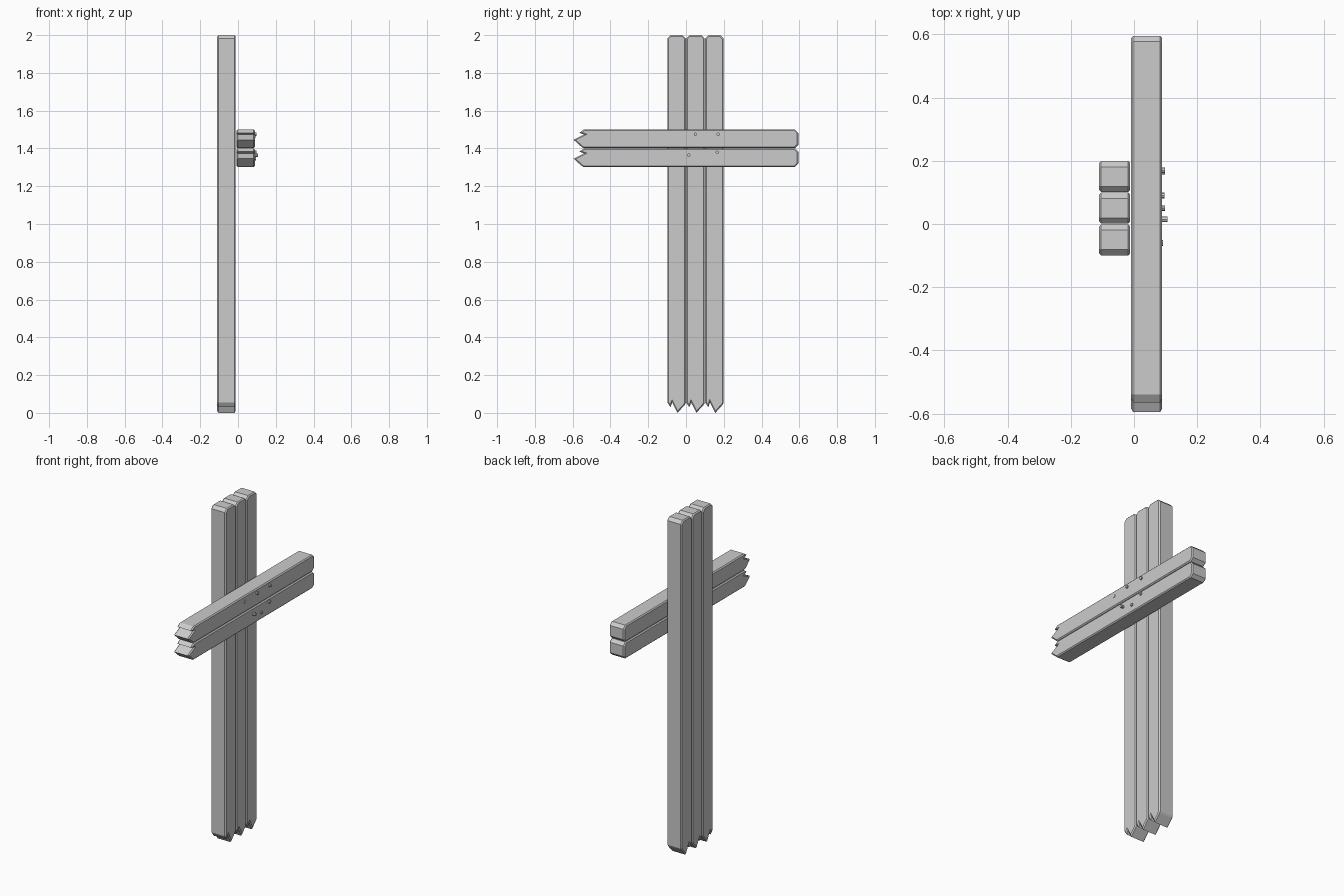
import bpy, bmesh, math
from mathutils import Matrix

if "Cube" in bpy.data.objects:
    bpy.data.objects.remove(bpy.data.objects["Cube"])

grey = bpy.data.materials.new("plain grey")
grey.use_nodes = True
colour = (0.6, 0.6, 0.6, 1)
grey.diffuse_color = colour
grey.node_tree.nodes["Principled BSDF"].inputs["Base Color"].default_value = colour

HALF = 0.049


def finish(name, bm, matrix):
    bmesh.ops.recalc_face_normals(bm, faces=bm.faces)
    mesh = bpy.data.meshes.new(name)
    bm.to_mesh(mesh)
    bm.free()
    mesh.materials.append(grey)
    obj = bpy.data.objects.new(name, mesh)
    obj.matrix_world = matrix
    bpy.context.collection.objects.link(obj)


def plank(name, length, matrix):
    """Plank along local y: splintered at the start, chamfered at the far end."""
    h, c = HALF, 0.018
    splinter = [(0.055, h), (0.03, 0.032), (0.055, 0.023), (0, -0.005), (0.042, -h + 0.006), (0.052, -h)]
    far_end = [(length - c, -h), (length, -h + c), (length, h - c), (length - c, h)]
    bm = bmesh.new()
    base = bm.faces.new([bm.verts.new((-h, y, z)) for y, z in splinter + far_end])
    grown = bmesh.ops.extrude_face_region(bm, geom=[base], use_keep_orig=True)["geom"]
    bmesh.ops.translate(bm, vec=(2 * h, 0, 0), verts=[g for g in grown if isinstance(g, bmesh.types.BMVert)])
    bmesh.ops.recalc_face_normals(bm, faces=bm.faces)
    # chamfer the outline of both broad sides
    rim = [e for e in bm.edges if abs(e.verts[0].co.x - e.verts[1].co.x) < h]
    bmesh.ops.bevel(bm, geom=rim, offset=0.014, segments=1, affect='EDGES', clamp_overlap=True)
    finish(name, bm, matrix)


# Upright planks
for i, y in enumerate((-0.05, 0.05, 0.15)):
    plank(f"upright_plank_{i + 1}", 2.0,
          Matrix.Translation((-0.061, y, 0)) @ Matrix.Rotation(math.pi / 2, 4, 'X'))

# Cross planks
for name, z in (("lower", 1.351), ("upper", 1.451)):
    plank(f"{name}_cross_plank", 1.19, Matrix.Translation((0.04, -0.595, z)))

# Nails: y, z and how far the head reaches
nails = [(-0.06, 1.465, 0.092), (0.05, 1.475, 0.098), (0.17, 1.475, 0.098),
         (0.015, 1.365, 0.106), (0.09, 1.345, 0.096), (0.165, 1.38, 0.098)]
for i, (y, z, reach) in enumerate(nails):
    bm = bmesh.new()
    bmesh.ops.create_cone(bm, cap_ends=True, segments=8, radius1=0.009, radius2=0.009, depth=0.06)
    finish(f"nail_{i + 1}", bm,
           Matrix.Translation((reach - 0.03, y, z)) @ Matrix.Rotation(math.pi / 2, 4, 'Y'))
